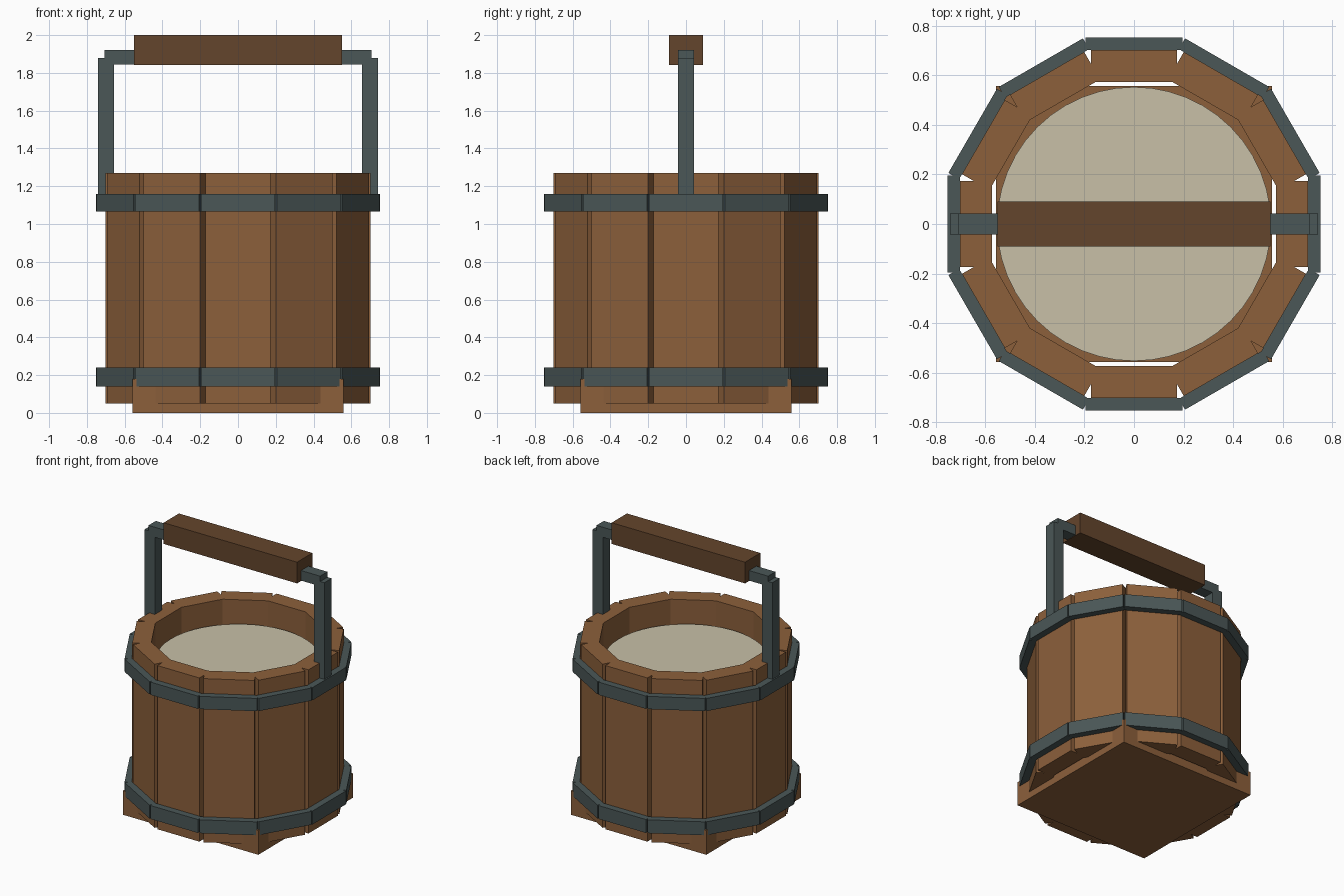
import bpy, bmesh, math
from mathutils import Matrix, Vector

if "Cube" in bpy.data.objects:
    bpy.data.objects.remove(bpy.data.objects["Cube"])


def material(name, rgb):
    mat = bpy.data.materials.new(name)
    mat.use_nodes = True
    colour = (*rgb, 1)
    mat.diffuse_color = colour
    mat.node_tree.nodes["Principled BSDF"].inputs["Base Color"].default_value = colour
    return mat


wood = material("warm wood", (0.265, 0.117, 0.044))
dark_wood = material("dark wood", (0.127, 0.059, 0.025))
iron = material("grey iron", (0.069, 0.095, 0.095))
milk = material("cream", (0.58, 0.53, 0.39))


def finish(name, bm, mat):
    mesh = bpy.data.meshes.new(name)
    bm.to_mesh(mesh)
    bm.free()
    mesh.materials.append(mat)
    obj = bpy.data.objects.new(name, mesh)
    bpy.context.collection.objects.link(obj)
    return obj


def add_box(bm, low, high, turn=0.0):
    """Box between two corners, then turned about the z axis."""
    low, high = Vector(low), Vector(high)
    matrix = (Matrix.Rotation(turn, 4, "Z") @ Matrix.Translation((low + high) / 2)
              @ Matrix.Diagonal((*(high - low), 1)))
    bmesh.ops.create_cube(bm, size=1, matrix=matrix)


def box(name, low, high, mat):
    bm = bmesh.new()
    add_box(bm, low, high)
    return finish(name, bm, mat)


def ring(name, inner, outer, half_width, bottom, top, mat, count=12):
    """Ring of straight planks around the z axis."""
    bm = bmesh.new()
    for i in range(count):
        add_box(bm, (inner, -half_width, bottom), (outer, half_width, top),
                math.tau * i / count)
    return finish(name, bm, mat)


# Bucket body: square base, staves and two iron hoops
box("base", (-0.558, -0.558, 0), (0.558, 0.558, 0.18), wood)
ring("staves", 0.574, 0.702, 0.173, 0.05, 1.27, wood)
ring("lower_hoop", 0.702, 0.752, 0.196, 0.14, 0.24, iron)
ring("upper_hoop", 0.702, 0.752, 0.196, 1.065, 1.16, iron)

# Liquid surface
bm = bmesh.new()
bmesh.ops.create_circle(bm, cap_ends=True, segments=48, radius=0.553,
                        matrix=Matrix.Translation((0, 0, 1.1)))
finish("liquid", bm, milk)

# Handle: uprights, crossbar and wooden grip
for side, x in (("left", 0.699), ("right", -0.699)):
    box(side + "_upright", (x - 0.043, -0.043, 1.1), (x + 0.043, 0.043, 1.88), iron)
box("crossbar", (-0.708, -0.043, 1.845), (0.708, 0.043, 1.92), iron)
box("grip", (-0.55, -0.09, 1.842), (0.55, 0.09, 2), dark_wood)
